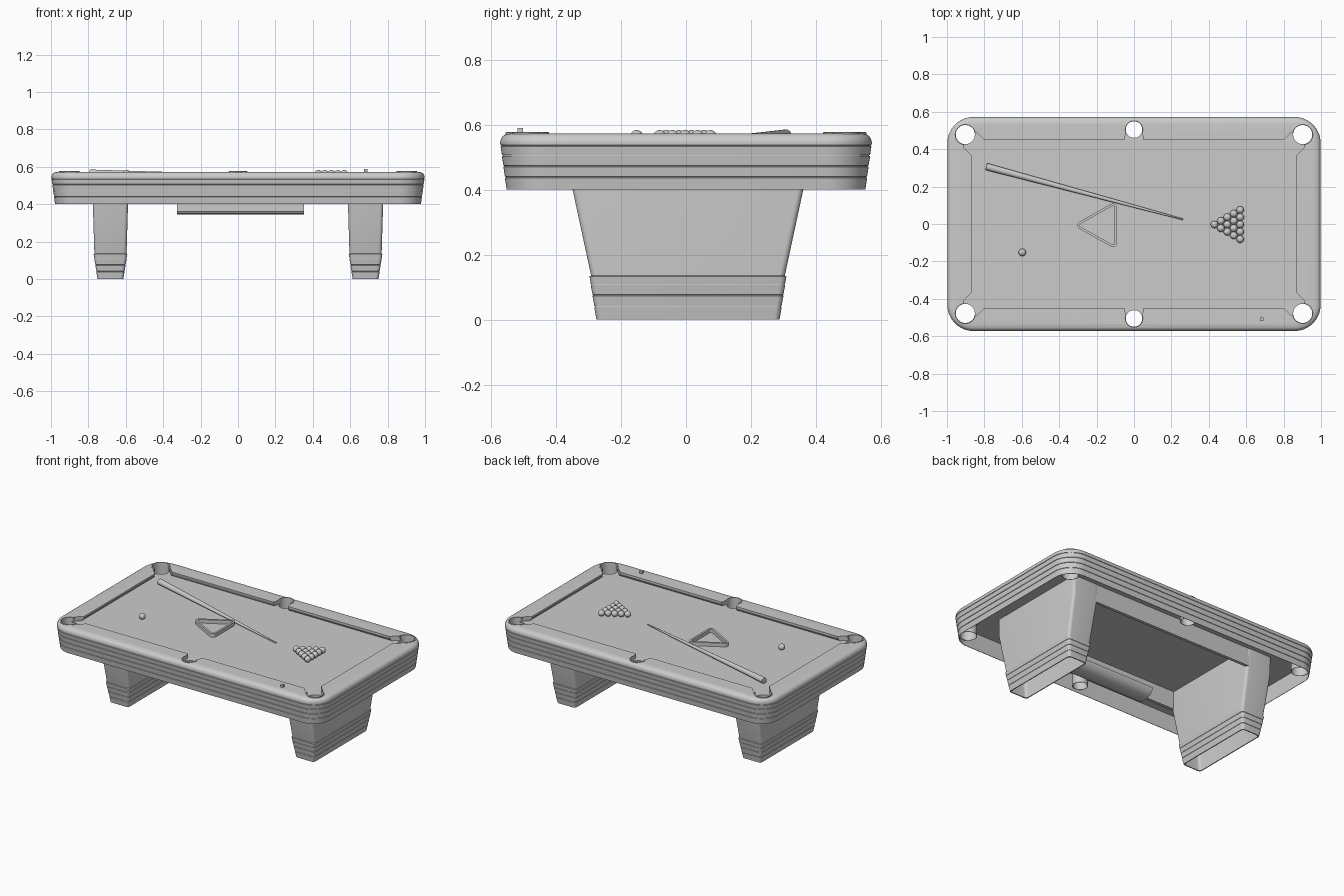
import bpy, bmesh, math
from mathutils import Vector, Matrix

if "Cube" in bpy.data.objects:
    bpy.data.objects.remove(bpy.data.objects["Cube"])

grey = bpy.data.materials.new("plain grey")
grey.use_nodes = True
COLOUR = (0.6, 0.6, 0.6, 1)
grey.diffuse_color = COLOUR
grey.node_tree.nodes["Principled BSDF"].inputs["Base Color"].default_value = COLOUR

BED, TOP, UNDER = 0.543, 0.573, 0.52
PI = math.pi


def finish(name, bm, smooth=True):
    bmesh.ops.recalc_face_normals(bm, faces=bm.faces)
    mesh = bpy.data.meshes.new(name)
    bm.to_mesh(mesh)
    bm.free()
    ob = bpy.data.objects.new(name, mesh)
    bpy.context.collection.objects.link(ob)
    mesh.materials.append(grey)
    if smooth:
        shade(ob)
    return ob


def shade(ob):
    bpy.ops.object.select_all(action='DESELECT')
    ob.select_set(True)
    bpy.context.view_layer.objects.active = ob
    bpy.ops.object.shade_smooth_by_angle(angle=math.radians(32))


def rounded(centres, r, seg=8):
    """Outline around counter-clockwise corner centres with arcs of radius r."""
    pts, n = [], len(centres)
    for i, c in enumerate(centres):
        a, b = Vector(centres[i - 1]), Vector(centres[(i + 1) % n])
        c = Vector(c)
        d0, d1 = c - a, b - c
        start = math.atan2(-d0.x, d0.y)
        turn = (math.atan2(-d1.x, d1.y) - start) % (2 * PI)
        for k in range(seg + 1):
            t = start + turn * k / seg
            pts.append((c.x + r * math.cos(t), c.y + r * math.sin(t)))
    return pts


def rect(hx, hy, r, cx=0, cy=0, seg=8):
    x, y = hx - r, hy - r
    return rounded([(cx - x, cy - y), (cx + x, cy - y), (cx + x, cy + y), (cx - x, cy + y)], r, seg)


def loft(name, layers, ring=False, smooth=True):
    """Skin a stack of (outline, z) layers; ring joins the last to the first."""
    bm = bmesh.new()
    loops = [[bm.verts.new((x, y, z)) for x, y in pts] for pts, z in layers]
    pairs = list(zip(loops, loops[1:]))
    if ring:
        pairs.append((loops[-1], loops[0]))
    for a, b in pairs:
        for i in range(len(a)):
            j = (i + 1) % len(a)
            bm.faces.new((a[i], a[j], b[j], b[i]))
    if not ring:
        bm.faces.new(loops[0])
        bm.faces.new(loops[-1])
    return finish(name, bm, smooth)


def box(name, lo, hi):
    bm = bmesh.new()
    lo, hi = Vector(lo), Vector(hi)
    bmesh.ops.create_cube(bm, size=1, matrix=Matrix.Translation((lo + hi) / 2) @ Matrix.Diagonal((*(hi - lo), 1)))
    return finish(name, bm, False)


def circle(x, y, r, n=40):
    return [(x + r * math.cos(2 * PI * k / n), y + r * math.sin(2 * PI * k / n)) for k in range(n)]


def cut(ob, cutter):
    m = ob.modifiers.new("cut", 'BOOLEAN')
    m.object, m.operation, m.solver = cutter, 'DIFFERENCE', 'EXACT'
    bpy.context.view_layer.objects.active = ob
    bpy.ops.object.modifier_apply(modifier=m.name)


def grooved(z0, z1, in0, in1, grooves, depth):
    """Side profile of (inset, z) from z0 to z1 with narrow grooves."""
    slope = lambda z: in0 + (in1 - in0) * (z - z0) / (z1 - z0)
    prof = [(in0, z0)]
    for g in grooves:
        s = slope(g)
        prof += [(s, g - 0.002), (s + depth, g - 0.001), (s + depth, g + 0.001), (s, g + 0.002)]
    return prof + [(in1, z1)]


# Cabinet: banded skirt, rounded rail top, hollow below
side = grooved(0.4, 0.545, 0.02, 0, (0.438, 0.472, 0.505, 0.535), 0.003)
side += [(0.003, 0.556), (0.008, 0.564), (0.017, 0.570), (0.035, TOP)]
inner = [(0.015, UNDER), (0.023, 0.4)]
cabinet = loft("cabinet", [(rect(0.998 - i, 0.572 - i, 0.14 - i, seg=14), z) for i, z in inner + side])

# Sunken playing field with undercut cushions and angled pocket mouths
quarter = [(0.87, 0), (0.87, 0.37), (0.912, 0.412), (0.9, 0.48), (0.842, 0.49),
           (0.8, 0.448), (0.052, 0.448), (0.042, 0.495)]
upper = quarter + [(-x, y) for x, y in reversed(quarter[1:])] + [(-0.87, 0)]
outline = upper + [(x, -y) for x, y in reversed(upper[1:-1])]
wide = [(x * 1.015, y * 1.025) for x, y in outline]
field = loft("field_cutter", [(wide, BED), (outline, 0.561), (outline, 0.7)], smooth=False)
cut(cabinet, field)

# Pockets: holes through the bed, each with a liner
pockets = [(sx * 0.902, sy * 0.478, 0.051) for sx in (-1, 1) for sy in (-1, 1)]
pockets += [(0, sy * 0.505, 0.044) for sy in (-1, 1)]
for x, y, r in pockets:
    hole = loft("hole_cutter", [(circle(x, y, r + 0.002), z) for z in (0.505, 0.7)])
    cut(cabinet, hole)
    bpy.data.objects.remove(hole)
    liner = loft("pocket_liner", [(circle(x, y, r), 0.42), (circle(x, y, r + 0.003), 0.42),
                                  (circle(x, y, r + 0.003), 0.5), (circle(x, y, r + 0.006), 0.52),
                                  (circle(x, y, r + 0.006), 0.575), (circle(x, y, r + 0.003), 0.577),
                                  (circle(x, y, r), 0.576)], ring=True)
    cut(liner, field)
    shade(liner)
bpy.data.objects.remove(field)
shade(cabinet)

# Legs: tapered hollow shells with a banded foot
foot = grooved(0, 0.133, 0.021, 0, (0.04, 0.075, 0.108), 0.002)
for s, label in ((-1, "right"), (1, "left")):
    def ring(hx, hy):
        return rect(hx, hy, 0.018, s * 0.682, 0.006, 6)
    layers = [(ring(0.085, 0.34), UNDER - 0.01), (ring(0.063, 0.275), 0)]
    layers += [(ring(0.090 - i, 0.303 - i), z) for i, z in foot]
    layers += [(ring(0.086, 0.298), 0.135), (ring(0.094, 0.355), 0.4), (ring(0.094, 0.358), UNDER)]
    loft(label + "_leg", layers)

# Beams between the legs
for s, label in ((-1, "front"), (1, "back")):
    y = s * 0.345 + 0.006
    box(label + "_beam", (-0.6, y - 0.01, 0.4), (0.6, y + 0.01, UNDER))

# Ball return tray under the front beam
section = [(0.4, -0.336), (0.362, -0.336), (0.351, -0.328), (0.346, -0.312),
           (0.346, -0.27), (0.356, -0.24), (0.375, -0.218), (0.4, -0.21)]
tray = loft("ball_return", [(section, x) for x in (-0.325, 0.353)])
tray.data.transform(Matrix(((0, 0, 1, 0), (0, 1, 0, 0), (1, 0, 0, 0), (0, 0, 0, 1))))
tray.data.flip_normals()


# Balls: a racked triangle and the cue ball
def ball(name, x, y, r=0.02):
    bm = bmesh.new()
    bmesh.ops.create_uvsphere(bm, u_segments=24, v_segments=14, radius=r,
                              matrix=Matrix.Translation((x, y, BED + r)))
    finish(name, bm)


for row in range(5):
    for k in range(row + 1):
        ball("racked_ball", 0.43 + row * 0.0345, (k - row / 2) * 0.039 - 0.003)
ball("cue_ball", -0.597, -0.152)

# Triangle rack
corners = [(-0.279, -0.007), (-0.113, -0.1), (-0.113, 0.086)]
loft("triangle_rack", [(rounded(corners, r), z) for r, z in
                       ((0.01, BED), (0.023, BED), (0.023, 0.567), (0.01, 0.567))], ring=True)

# Cue stick, tapering to the tip
butt, tip = Vector((-0.79, 0.307, BED + 0.023)), Vector((0.262, 0.025, BED + 0.006))
bm = bmesh.new()
turn = (tip - butt).to_track_quat('Z', 'Y').to_matrix().to_4x4()
bmesh.ops.create_cone(bm, cap_ends=True, segments=20, radius1=0.019, radius2=0.004,
                      depth=(tip - butt).length, matrix=Matrix.Translation((butt + tip) / 2) @ turn)
finish("cue_stick", bm)

# Chalk on the front rail
box("chalk", (0.675, -0.519, TOP - 0.002), (0.693, -0.501, 0.589))
